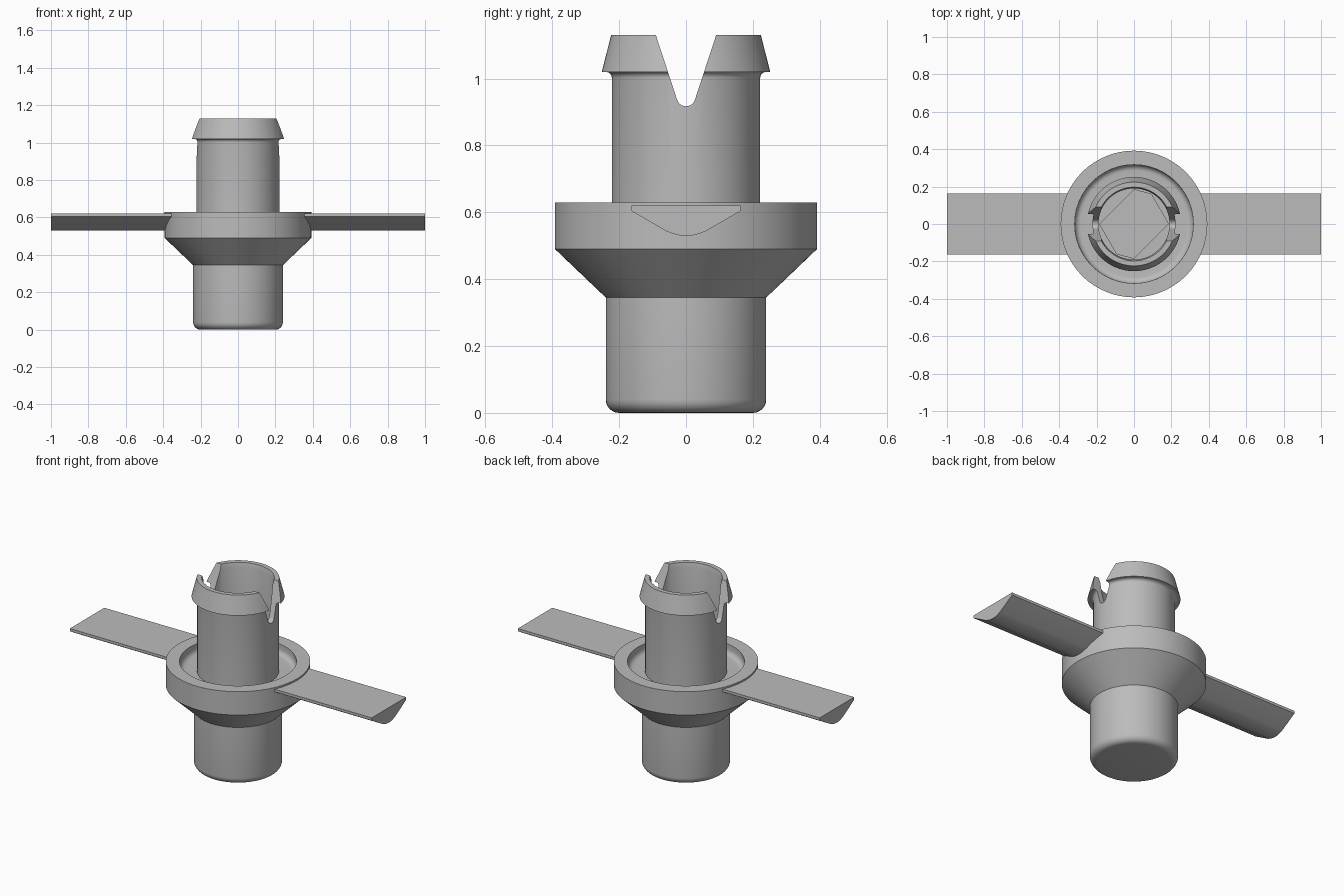
import bpy, bmesh, math

if "Cube" in bpy.data.objects:
    bpy.data.objects.remove(bpy.data.objects["Cube"])

grey = bpy.data.materials.new("plain grey")
grey.diffuse_color = (0.5, 0.5, 0.5, 1)
grey.use_nodes = True
grey.node_tree.nodes["Principled BSDF"].inputs["Base Color"].default_value = grey.diffuse_color


def finish(name, bm):
    bmesh.ops.recalc_face_normals(bm, faces=bm.faces)
    me = bpy.data.meshes.new(name)
    bm.to_mesh(me)
    bm.free()
    ob = bpy.data.objects.new(name, me)
    me.materials.append(grey)
    bpy.context.collection.objects.link(ob)
    return ob


def arc(cx, cz, r, a0, a1, n=6):
    """Points on a circle from angle a0 to a1, in degrees."""
    return [(cx + r * math.cos(math.radians(a0 + (a1 - a0) * i / n)),
             cz + r * math.sin(math.radians(a0 + (a1 - a0) * i / n)))
            for i in range(n + 1)]


def revolve(name, profile, n=96):
    """Turn (radius, z) points around z; both ends are closed with a disc."""
    bm = bmesh.new()
    rings = [[bm.verts.new((r * math.cos(2 * math.pi * i / n),
                            r * math.sin(2 * math.pi * i / n), z))
              for i in range(n)] for r, z in profile]
    for a, b in zip(rings, rings[1:]):
        for i in range(n):
            j = (i + 1) % n
            bm.faces.new((a[i], a[j], b[j], b[i]))
    bm.faces.new(rings[0])
    bm.faces.new(rings[-1])
    return finish(name, bm)


def prism_x(name, section, x0, x1):
    """Extrude a (y, z) outline along x."""
    bm = bmesh.new()
    a = [bm.verts.new((x0, y, z)) for y, z in section]
    b = [bm.verts.new((x1, y, z)) for y, z in section]
    n = len(a)
    for i in range(n):
        j = (i + 1) % n
        bm.faces.new((a[i], a[j], b[j], b[i]))
    bm.faces.new(a)
    bm.faces.new(b)
    return finish(name, bm)


def select(ob):
    bpy.ops.object.select_all(action='DESELECT')
    ob.select_set(True)
    bpy.context.view_layer.objects.active = ob


def cut(ob, cutter):
    mod = ob.modifiers.new("cut", 'BOOLEAN')
    mod.operation = 'DIFFERENCE'
    mod.solver = 'EXACT'
    mod.object = cutter
    select(ob)
    bpy.ops.object.modifier_apply(modifier=mod.name)
    bpy.data.objects.remove(cutter)


# Turned body: rounded foot, cone, dished flange, tube, barb and bore
BORE = 0.19
profile = arc(0.2, 0.04, 0.04, -90, 0)
profile += [(0.24, 0.345), (0.392, 0.49), (0.392, 0.63), (0.317, 0.63)]
profile += arc(0.285, 0.602, 0.032, 0, -90)
profile += [(0.222, 0.57)]
profile += arc(0.24, 1.002, 0.018, 180, 90)
profile += [(0.252, 1.02), (0.224, 1.13), (0.197, 1.13), (BORE, 1.10), (BORE, 0.60)]
body = revolve("hub_body", profile)

# Hexagonal socket below the bore, points towards front and back
bm = bmesh.new()
bmesh.ops.create_cone(bm, cap_ends=True, segments=6, radius1=0.184,
                      radius2=0.184, depth=0.5)
for v in bm.verts:
    x, y = v.co.x, v.co.y
    a = math.radians(30) if abs(abs(y) - 0.184) > 0.001 else 0
    v.co.x, v.co.y = x * math.cos(a) - y * math.sin(a), x * math.sin(a) + y * math.cos(a)
    v.co.z += 0.5
cut(body, finish("hex_cutter", bm))

# V slot with a round root, across the tube from left to right
slot = [(0.113, 1.2)] + arc(0, 0.945, 0.028, -18, -162, 10) + [(-0.113, 1.2)]
cut(body, prism_x("slot_cutter", slot, -0.5, 0.5))

# Two flat-topped arms with a rounded V underside
section = [(0.163, 0.62), (0.163, 0.604), (0.06, 0.544), (0.04, 0.536),
           (0.02, 0.531), (0, 0.53)]
section += [(-y, z) for y, z in reversed(section[:-1])]
parts = [body]
for side, name in ((1, "right_arm"), (-1, "left_arm")):
    parts.append(prism_x(name, section, side * 0.335, side * 1.0))

for ob in parts:
    select(ob)
    bpy.ops.object.shade_smooth_by_angle(angle=math.radians(25))
